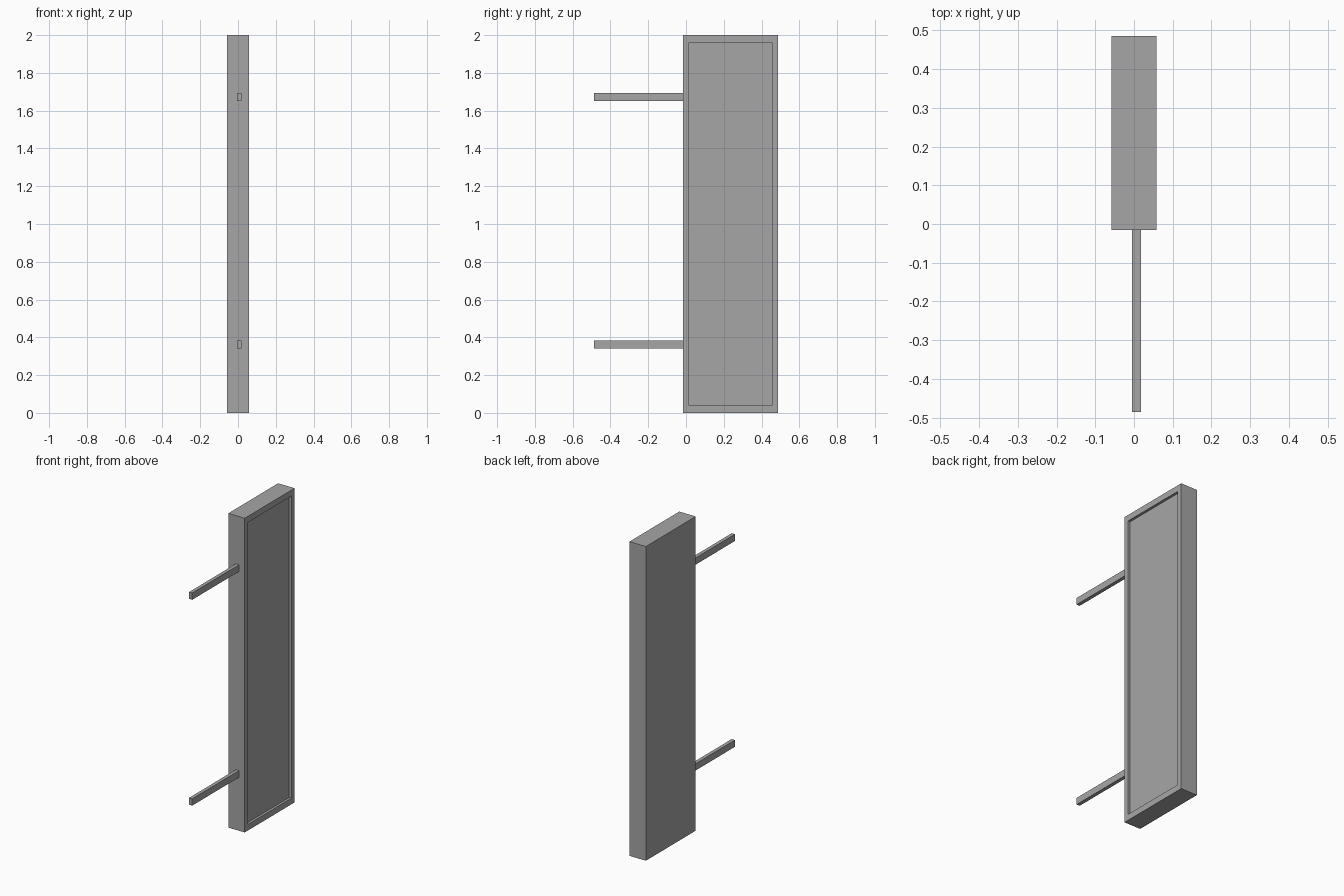
import bpy
import bmesh
from mathutils import Matrix, Vector

if "Cube" in bpy.data.objects:
    bpy.data.objects.remove(bpy.data.objects["Cube"], do_unlink=True)

grey = bpy.data.materials.new("plain_grey")
grey.use_nodes = True
colour = (0.38, 0.38, 0.38, 1)
grey.diffuse_color = colour
grey.node_tree.nodes["Principled BSDF"].inputs["Base Color"].default_value = colour


def box_mesh(low, high):
    """Box between two opposite corners."""
    low, high = Vector(low), Vector(high)
    bm = bmesh.new()
    bmesh.ops.create_cube(bm, size=1, matrix=Matrix.Translation((low + high) / 2)
                          @ Matrix.Diagonal((*(high - low), 1)))
    return bm


def add_object(name, bm):
    mesh = bpy.data.meshes.new(name)
    bm.to_mesh(mesh)
    bm.free()
    mesh.materials.append(grey)
    obj = bpy.data.objects.new(name, mesh)
    bpy.context.collection.objects.link(obj)
    return obj


FRONT, BACK, HALF_WIDTH = -0.015, 0.486, 0.058

# Panel body with a shallow recess in its left (+x) face
panel = box_mesh((-HALF_WIDTH, FRONT, 0), (HALF_WIDTH, BACK, 2))
side = max(panel.faces, key=lambda f: f.calc_center_median().x)
bmesh.ops.inset_region(panel, faces=[side], thickness=0.045)
inner = bmesh.ops.extrude_discrete_faces(panel, faces=[side])["faces"][0]
centre = inner.calc_center_median()
for v in inner.verts:
    v.co.x -= 0.016
    # Slightly wider border at the top and bottom
    v.co.z -= 0.007 if v.co.z > centre.z else -0.007
    for e in v.link_edges:
        other = e.other_vert(v)
        if other not in inner.verts[:]:
            other.co.z = v.co.z
bmesh.ops.recalc_face_normals(panel, faces=panel.faces)
add_object("panel", panel)

# Two mounting bars reaching forward
for name, z in (("lower_bar", 0.34), ("upper_bar", 1.65)):
    add_object(name, box_mesh((-0.005, -BACK, z), (0.018, FRONT, z + 0.043)))
